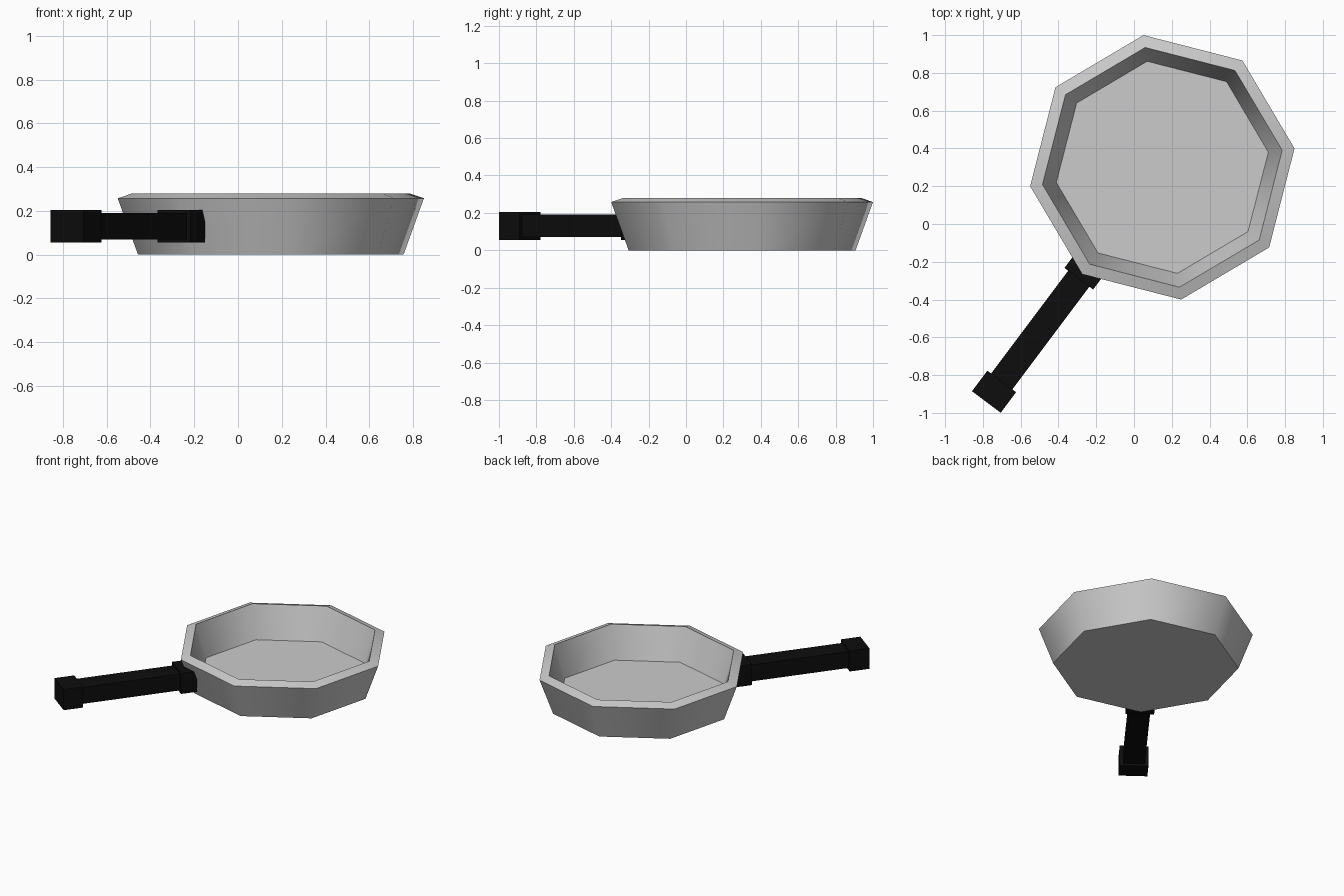
import bpy, bmesh
from math import radians, cos, sin, atan2
from mathutils import Matrix

if "Cube" in bpy.data.objects:
    bpy.data.objects.remove(bpy.data.objects["Cube"])

CX, CY = 0.15, 0.30            # pan centre
TURN = atan2(0.1, 0.7)         # octagon rotation
HANDLE = TURN + radians(225)   # handle leaves from an octagon corner


def finish(name, bm):
    bmesh.ops.recalc_face_normals(bm, faces=bm.faces)
    me = bpy.data.meshes.new(name)
    bm.to_mesh(me)
    bm.free()
    ob = bpy.data.objects.new(name, me)
    bpy.context.collection.objects.link(ob)
    return ob


# Pan: eight-sided lathe of an (r, z) profile, closed by base and floor
profile = [(0.613, 0.0), (0.707, 0.258), (0.641, 0.28), (0.567, 0.05)]
bm = bmesh.new()
rings = []
for r, z in profile:
    rings.append([bm.verts.new((CX + r * cos(TURN + radians(45 * i)),
                                CY + r * sin(TURN + radians(45 * i)), z))
                  for i in range(8)])
for a, b in zip(rings, rings[1:]):
    for i in range(8):
        j = (i + 1) % 8
        bm.faces.new((a[i], a[j], b[j], b[i]))
bm.faces.new(rings[0])
bm.faces.new(rings[-1])
pan = finish("pan", bm)
bpy.context.view_layer.objects.active = pan
pan.select_set(True)
bpy.ops.object.shade_smooth_by_angle(angle=radians(50))

# Handle: three boxes along one radial line
black = bpy.data.materials.new("black")
black.diffuse_color = (0.004, 0.004, 0.004, 1)
black.use_nodes = True
black.node_tree.nodes["Principled BSDF"].inputs["Base Color"].default_value = black.diffuse_color


def handle_box(name, r0, r1, width, z0, z1):
    bm = bmesh.new()
    bmesh.ops.create_cube(bm, size=1)
    m = (Matrix.Translation((CX, CY, 0)) @ Matrix.Rotation(HANDLE, 4, 'Z')
         @ Matrix.Translation(((r0 + r1) / 2, 0, (z0 + z1) / 2))
         @ Matrix.Diagonal((r1 - r0, width, z1 - z0, 1)))
    bm.transform(m)
    finish(name, bm).data.materials.append(black)


handle_box("handle_bracket", 0.627, 0.737, 0.19, 0.055, 0.205)
handle_box("handle_shaft", 0.737, 1.417, 0.14, 0.07, 0.19)
handle_box("handle_end", 1.417, 1.553, 0.19, 0.055, 0.205)
